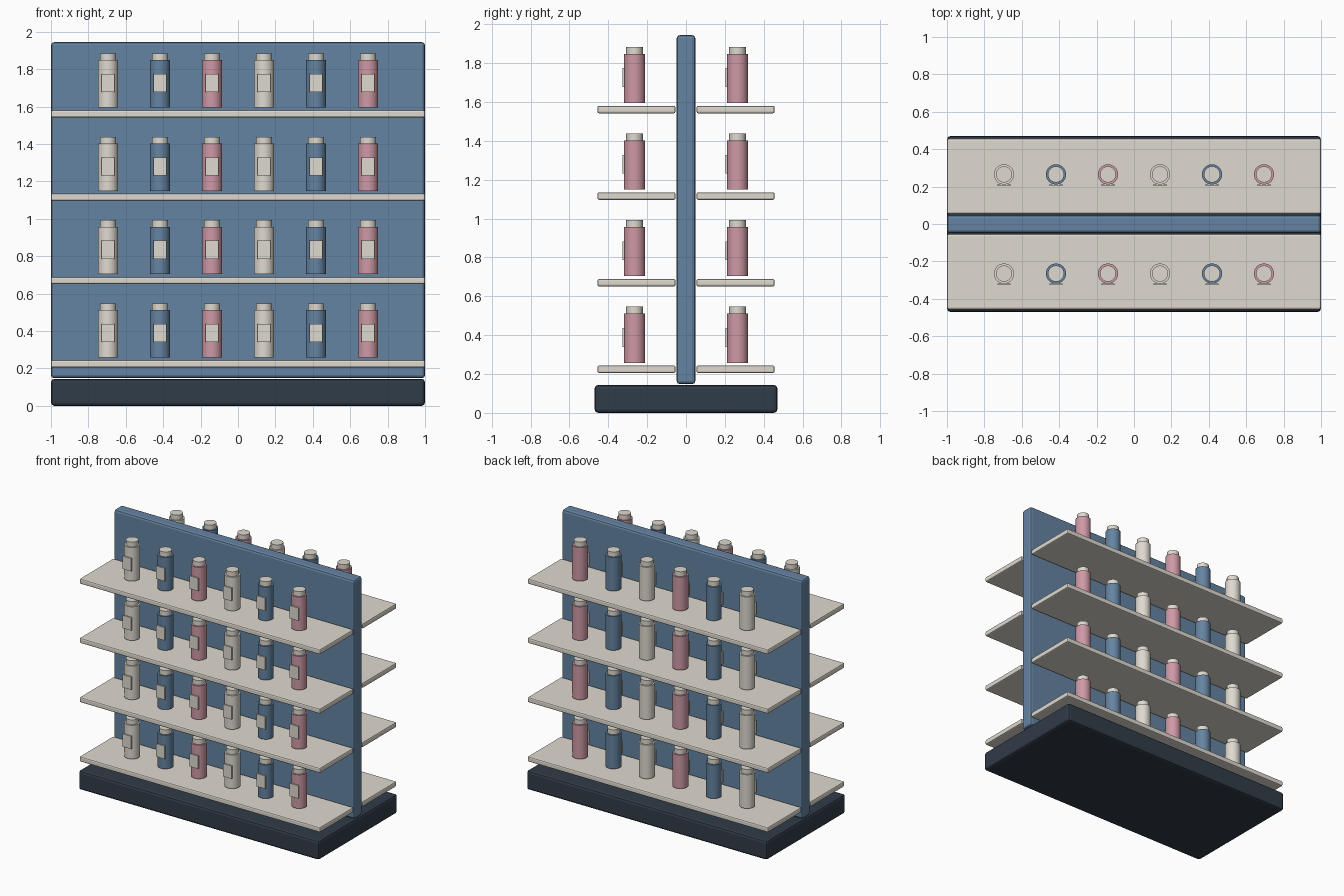
import bpy, math

if "Cube" in bpy.data.objects:
    bpy.data.objects.remove(bpy.data.objects["Cube"])


def material(name, rgb):
    m = bpy.data.materials.new(name)
    m.diffuse_color = (*rgb, 1)
    m.use_nodes = True
    m.node_tree.nodes["Principled BSDF"].inputs["Base Color"].default_value = m.diffuse_color
    return m


NAVY = material("navy", (0.03, 0.045, 0.065))
BLUE = material("blue", (0.13, 0.23, 0.36))
CREAM = material("cream", (0.74, 0.70, 0.63))
PINK = material("pink", (0.62, 0.32, 0.38))


def box(name, lo, hi, mat, bevel=0.0):
    size = [b - a for a, b in zip(lo, hi)]
    bpy.ops.mesh.primitive_cube_add(size=1, location=[(a + b) / 2 for a, b in zip(lo, hi)])
    o = bpy.context.object
    o.name = name
    o.scale = size
    bpy.ops.object.transform_apply(location=False, rotation=False, scale=True)
    o.data.materials.append(mat)
    if bevel:
        m = o.modifiers.new("bevel", "BEVEL")
        m.width = bevel
        m.segments = 2
    return o


def cylinder(name, x, y, z0, z1, r, mat):
    bpy.ops.mesh.primitive_cylinder_add(vertices=24, radius=r, depth=z1 - z0,
                                        location=(x, y, (z0 + z1) / 2))
    o = bpy.context.object
    o.name = name
    o.data.materials.append(mat)
    bpy.ops.object.shade_smooth_by_angle(angle=math.radians(35))
    return o


# Plinth and central divider
box("base", (-1, -0.47, 0), (1, 0.47, 0.144), NAVY, 0.018)
box("back_panel", (-1, -0.048, 0.148), (1, 0.048, 1.944), BLUE, 0.016)

for row in range(4):
    z = 0.4455 * row
    for side, s in (("front", -1), ("back", 1)):
        # Shelf
        y0, y1 = sorted((s * 0.054, s * 0.456))
        box(f"{side}_shelf_{row}", (-1, y0, z + 0.205), (1, y1, z + 0.244), CREAM, 0.009)
        # Row of bottles: body, cap and a label always facing the front
        y = s * 0.265
        for i in range(6):
            x = -0.695 + 0.278 * i
            tag = f"{side}_{row}_{i}"
            cylinder("bottle_body_" + tag, x, y, z + 0.258, z + 0.511, 0.054,
                     (CREAM, BLUE, PINK)[i % 3])
            cylinder("bottle_cap_" + tag, x, y, z + 0.505, z + 0.547, 0.043, CREAM)
            box("bottle_label_" + tag, (x - 0.036, y - 0.062, z + 0.34),
                (x + 0.036, y - 0.052, z + 0.437), CREAM)
